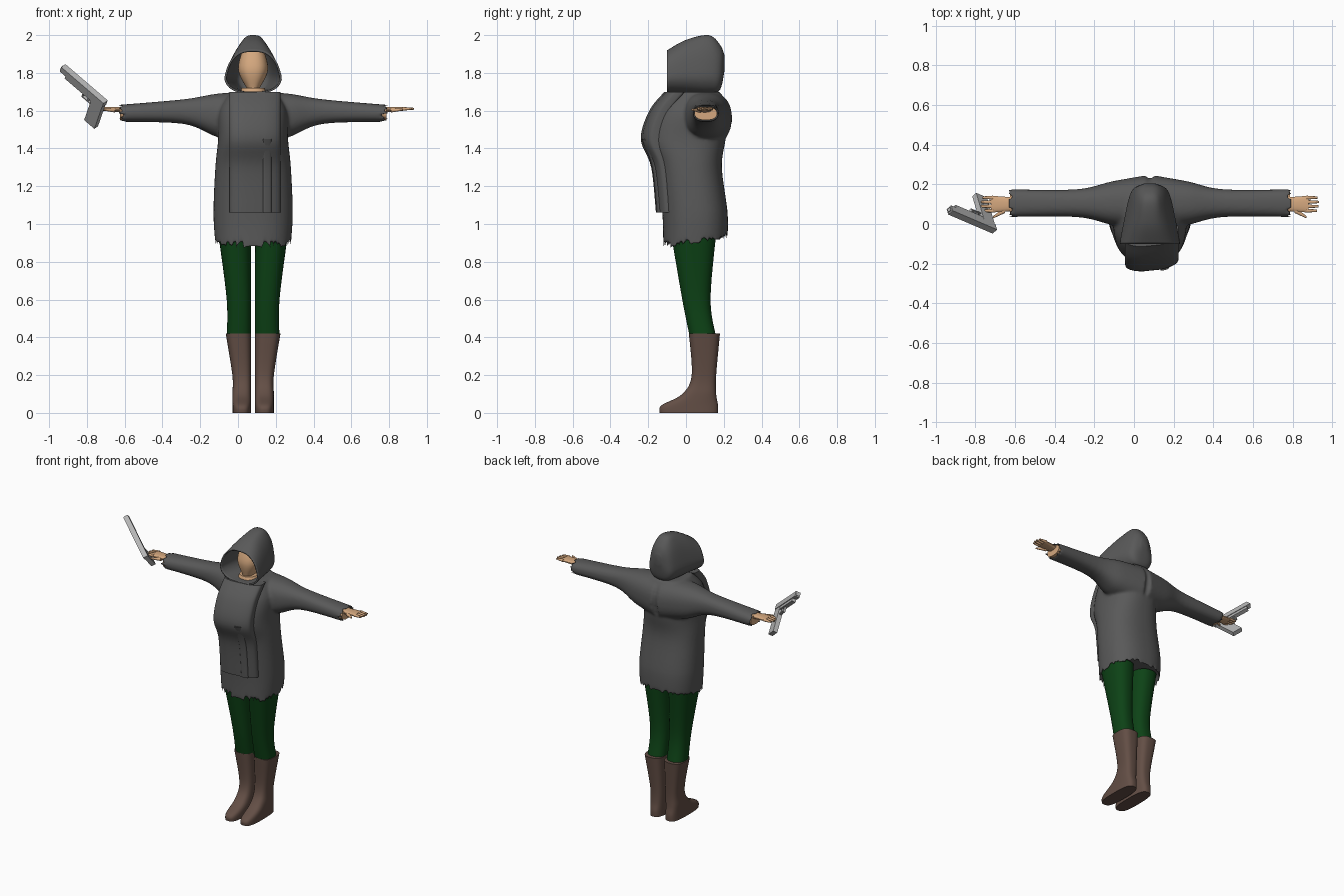
import bpy, bmesh
from math import cos, sin, pi, copysign
from mathutils import Vector, Matrix

cube = bpy.data.objects.get("Cube")
if cube:
    bpy.data.objects.remove(cube, do_unlink=True)

MID = .08  # body centre line in x
SIDES = ("left", "right")


def material(name, *rgb):
    m = bpy.data.materials.new(name)
    m.use_nodes = True
    m.diffuse_color = (*rgb, 1)
    m.node_tree.nodes["Principled BSDF"].inputs["Base Color"].default_value = (*rgb, 1)
    return m


GREY = material("coat grey", .1, .1, .1)
GREEN = material("trouser green", .004, .055, .008)
BROWN = material("boot brown", .125, .077, .06)
SKIN = material("skin", .66, .39, .21)
METAL = material("light metal", .48, .48, .48)


def finish(bm, name, mat):
    bmesh.ops.recalc_face_normals(bm, faces=bm.faces)
    mesh = bpy.data.meshes.new(name)
    bm.to_mesh(mesh)
    bm.free()
    ob = bpy.data.objects.new(name, mesh)
    bpy.context.collection.objects.link(ob)
    mesh.materials.append(mat)
    bpy.ops.object.select_all(action='DESELECT')
    bpy.context.view_layer.objects.active = ob
    ob.select_set(True)
    bpy.ops.object.shade_smooth_by_angle(angle=.7)
    return ob


def centred(mid, rows):
    """Rows of (position, half width, low, high) around a centre line."""
    return [(t, mid - half, mid + half, low, high) for t, half, low, high in rows]


def from_edge(edge, rows):
    """Rows of (position, width, low, high) measured from one fixed edge."""
    return [(t, edge, edge + width, low, high) for t, width, low, high in rows]


def spline(rows, steps=6):
    """Smooth the sections with a Catmull-Rom curve."""
    padded = [rows[0], *rows, rows[-1]]
    out = []
    for a, b, c, d in zip(padded, padded[1:], padded[2:], padded[3:]):
        for s in range(steps):
            t = s / steps
            out.append([q + t / 2 * (r - p + t * (2*p - 5*q + 4*r - w + t * (3*(q - r) + w - p)))
                        for p, q, r, w in zip(a, b, c, d)])
    return out + [list(rows[-1])]


def loft(name, rows, mat, axis='z', power=2.4, sides=32, tweak=None,
         flip=False, open_start=False, recess=0):
    """Skin rounded sections placed along an axis."""
    rows = spline(rows)
    if recess:  # hollow the first end a little
        t, a, b, c, d = rows[0]
        rim = .012
        rows.insert(0, [t + recess, a + rim, b - rim, c + rim, d - rim])
    bm = bmesh.new()
    rings = []
    for t, u0, u1, v0, v1 in rows:
        ring = []
        for i in range(sides):
            turn = 2 * pi * (i + .5) / sides
            cu, cv = (copysign(abs(f) ** (2 / power), f) for f in (cos(turn), sin(turn)))
            u = (u0 + u1 + (u1 - u0) * cu) / 2
            v = (v0 + v1 + (v1 - v0) * cv) / 2
            p = Vector({'z': (u, v, t), 'x': (t, u, v), 'y': (u, t, v)}[axis])
            if tweak:
                tweak(p)
            if flip:
                p.x = 2 * MID - p.x
            ring.append(bm.verts.new(p))
        rings.append(ring)
    for lower, upper in zip(rings, rings[1:]):
        for i in range(sides):
            j = (i + 1) % sides
            bm.faces.new((lower[i], lower[j], upper[j], upper[i]))
    if not open_start:
        bm.faces.new(rings[0])
    bm.faces.new(rings[-1])
    return finish(bm, name, mat)


# Coat: torso and both sleeves blended into one surface
def slope_hem(p):
    p.z += max(0, 1.1 - p.z) * .7 * (p.y - .05)


coat_rows = [(.89, .2, -.12, .22), (1.06, .21, -.125, .22), (1.3, .2, -.15, .19),
             (1.45, .185, -.205, .21), (1.6, .18, -.16, .23), (1.7, .12, -.08, .18)]
sleeve_rows = [(.8, .07, 1.54, 1.63), (.45, .07, 1.53, 1.66),
               (.27, .11, 1.46, 1.69), (.1, .14, 1.42, 1.7)]
coat = loft("coat", centred(MID, coat_rows), GREY, sides=48, tweak=slope_hem, recess=.06)
sleeves = [loft(side + "_sleeve", centred(.105, sleeve_rows), GREY, axis='x',
                recess=-.05, flip=side == "right") for side in SIDES]
coat.select_set(True)
for sleeve in sleeves:
    sleeve.select_set(True)
bpy.context.view_layer.objects.active = coat
bpy.ops.object.join()
blend = coat.modifiers.new("blend", 'REMESH')
blend.mode, blend.voxel_size, blend.use_smooth_shade = 'VOXEL', .009, True
soften = coat.modifiers.new("soften", 'SMOOTH')
soften.iterations = 6


# Raised front panel and button strip follow the coat front
def wrap(p):
    across = p.x - MID
    p.y += 1.2 * across ** 2 + .08 * across


def front_layer(name, mid, half, lift, rows):
    layer = [(z, half, front - lift, front + .05) for z, _, front, _ in rows]
    loft(name, centred(mid, layer), GREY, power=5, sides=40, tweak=wrap)


front_layer("front_panel", MID + .01, .135, .033, coat_rows[1:])
front_layer("button_strip", .155, .025, .04, coat_rows[1:4])


# Hood: open at the front, narrow at the crown
def narrow_crown(p):
    rise = min(1, max(0, p.z - 1.77) * 5)
    p.x = MID + (p.x - MID) * (1 - .36 * rise)


hood = loft("hood", centred(MID, [
    (-.1, .155, 1.69, 1.92), (0, .14, 1.69, 1.975), (.12, .115, 1.69, 2),
    (.18, .085, 1.71, 1.95), (.205, .03, 1.82, 1.89)]),
    GREY, axis='y', power=2.7, sides=40, tweak=narrow_crown, open_start=True)
shell = hood.modifiers.new("cloth", 'SOLIDIFY')
shell.thickness = .01

# Head and neck
loft("face", centred(MID, [(1.72, .035, -.04, .08), (1.82, .08, -.06, .14),
                           (1.94, .05, -.02, .1)]), SKIN)
loft("neck", centred(MID, [(1.66, .09, -.07, .12), (1.72, .06, -.05, .1)]), SKIN)


def slant_thumb(p):
    p.y -= .6 * (p.x - .81)


for side in SIDES:
    flip = side == "right"
    # Trouser legs and boots
    loft(side + "_trouser_leg", from_edge(.09, [
        (.4, .13, .02, .16), (.6, .13, -.02, .13), (.95, .175, -.08, .16)]), GREEN, flip=flip)
    loft(side + "_boot", from_edge(.09, [
        (0, .1, -.14, .17), (.04, .1, -.13, .17), (.1, .1, -.02, .16),
        (.2, .1, .03, .16), (.42, .135, .015, .18)]), BROWN, power=3, flip=flip)

    # Wrists and hands
    def hand_part(name, mid, rows, tweak=None):
        loft(f"{side}_{name}", centred(mid, rows), SKIN, axis='x', sides=16,
             tweak=tweak, flip=flip)

    hand_part("forearm", .105, [(.7, .06, 1.55, 1.62), (.785, .06, 1.55, 1.62)])
    hand_part("palm", .1, [(.77, .035, 1.59, 1.62), (.88, .043, 1.6, 1.62)])
    hand_part("thumb", .07, [(.81, .015, 1.59, 1.615), (.87, .006, 1.6, 1.61)], slant_thumb)
    for i in range(4):
        tip = .935 - .008 * abs(i - 1.6)
        hand_part(f"finger_{i + 1}", .067 + .022 * i,
                  [(.87, .01, 1.6, 1.62), (tip, .006, 1.605, 1.615)])

# Pistol beside the right hand, built in its own tilted frame
barrel = Vector((-.7, .3, .6)).normalized()
wide = barrel.cross(Vector((-.2, .7, -.6))).normalized()
frame = Matrix((barrel, wide.cross(barrel), wide)).transposed().to_4x4()
frame.translation = (-.705, -.025, 1.635)


def gun_box(name, along, drop, length, height, width):
    bm = bmesh.new()
    place = Matrix.Translation((along, drop, 0)) @ Matrix.Diagonal((length, height, width, 1))
    bmesh.ops.create_cube(bm, size=1, matrix=frame @ place)
    finish(bm, name, METAL)


gun_box("pistol_slide", .155, 0, .31, .036, .034)
gun_box("pistol_frame", .14, .03, .26, .02, .028)
gun_box("pistol_grip", .04, .11, .075, .18, .03)
gun_box("pistol_muzzle", .31, 0, .01, .02, .02)
gun_box("trigger", .1, .05, .01, .03, .01)
gun_box("trigger_guard_bottom", .105, .07, .07, .007, .014)
gun_box("trigger_guard_front", .14, .055, .007, .04, .014)
